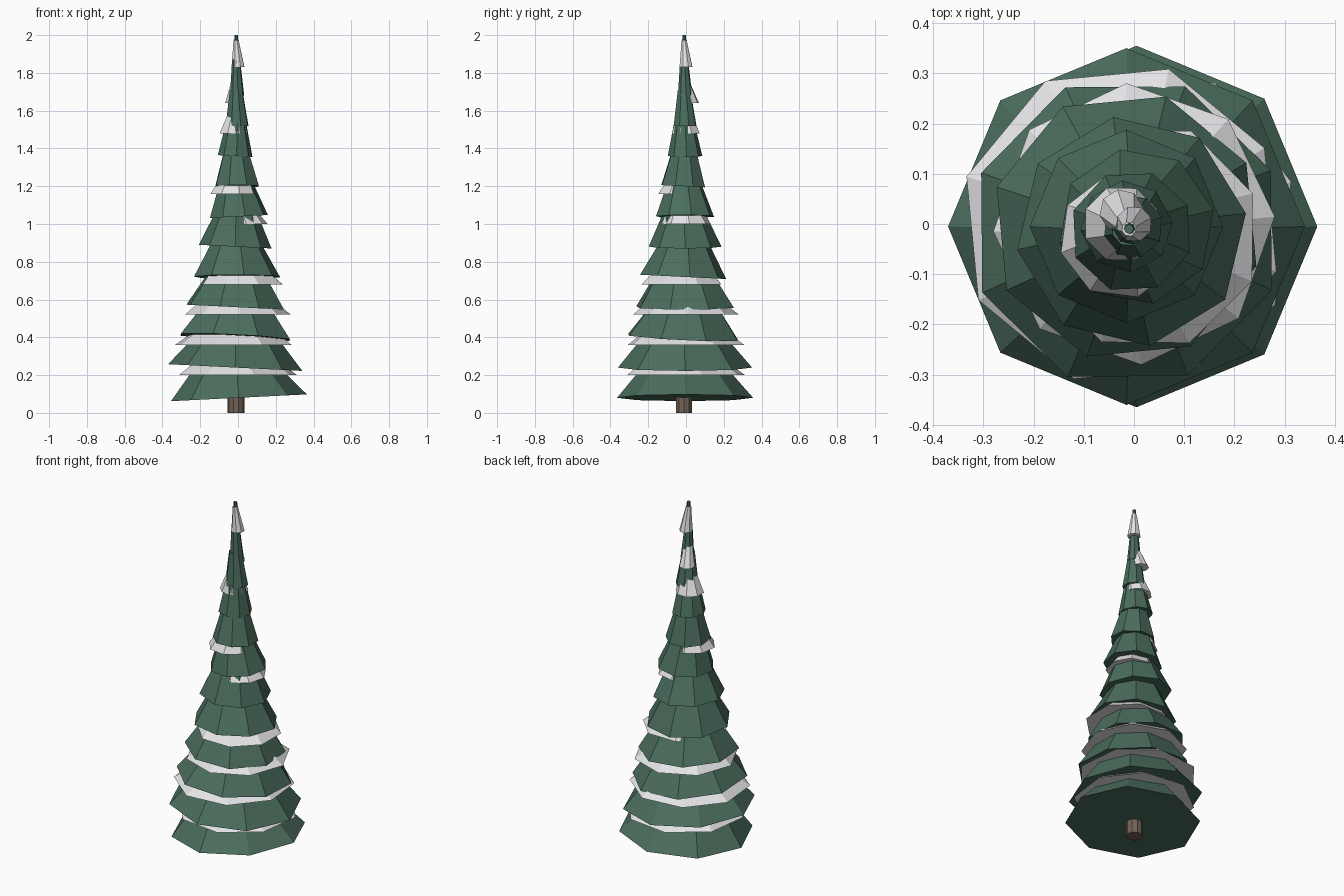
import bpy, bmesh
from math import radians
from mathutils import Matrix, Vector

default_cube = bpy.data.objects.get("Cube")
if default_cube:
    bpy.data.objects.remove(default_cube, do_unlink=True)


def make_material(name, red, green, blue):
    colour = (red, green, blue, 1)
    material = bpy.data.materials.new(name)
    material.use_nodes = True
    material.diffuse_color = colour
    shader = material.node_tree.nodes["Principled BSDF"]
    shader.inputs["Base Color"].default_value = colour
    return material


pine_green = make_material("pine_green", 0.07, 0.155, 0.11)
snow_white = make_material("snow_white", 0.8, 0.8, 0.82)
bark_brown = make_material("bark_brown", 0.17, 0.12, 0.09)

# Directions on the ground plane
level = Vector((0, 0))
left = Vector((1, 0))
back = Vector((0, 1))
right, front = -left, -back

SPACING = 0.16
FIRST_RIM = 0.08
CROWN_AXIS = Vector((-0.01, -0.01))


def crown_radius(step):
    """Outline of the crown, narrowing towards the tip."""
    return min(0.36, 0.4 * (1 - step / 12.3) ** 1.4)


def make_frustum(name, material, bottom, top, radius, top_radius,
                 turn=0, drift=level, lean=level, sides=8):
    """Closed faceted frustum whose lower rim may drift sideways and lean."""
    mesh = bpy.data.meshes.new(name)
    bm = bmesh.new()
    bmesh.ops.create_cone(bm, cap_ends=True, segments=sides, radius1=radius,
                          radius2=top_radius, depth=top - bottom)
    # Put the first corner on the left before turning
    corner = bm.verts[:][0].co.xy.angle_signed(left)
    bmesh.ops.rotate(bm, verts=bm.verts, cent=(0, 0, 0),
                     matrix=Matrix.Rotation(radians(turn) - corner, 3, "Z"))
    for vert in bm.verts:
        if vert.co.z < 0:
            vert.co.z += vert.co.xy.dot(lean)
            vert.co.xy += drift
    bmesh.ops.translate(bm, verts=bm.verts, vec=(*CROWN_AXIS, (bottom + top) / 2))
    bm.to_mesh(mesh)
    bm.free()
    mesh.materials.append(material)
    part = bpy.data.objects.new(name, mesh)
    bpy.context.collection.objects.link(part)


# Trunk
make_frustum("trunk", bark_brown, 0, 0.14, 0.045, 0.045, sides=10)

# Branch tiers: turn of the octagon and the direction in which the rim rises
branch_tiers = [
    (0, left), (0, right), (23, right + front), (28, right),
    (9, front), (0, right), (12, left), (25, front),
    (5, right), (18, level), (8, level), (0, level),
]
for step, (turn, rise) in enumerate(branch_tiers):
    rim = FIRST_RIM + SPACING * step
    radius = crown_radius(step)
    make_frustum(f"branch_tier_{step + 1}", pine_green, rim, min(2, rim + 0.19),
                 radius, radius * 0.55, turn,
                 drift=rise * 0.01 - CROWN_AXIS / 2, lean=rise * 0.05)

# Snow layers: tier they lie on, fullness, turn and sideways drift
snow_layers = [
    (0, 0.9, 15, level), (1, 1, 28, right), (2, 1, 3, level),
    (3, 0.95, 22, left + front), (5, 0.8, 8, left), (6, 0.95, 15, right + front),
    (8, 1.1, 22, right), (9, 1, 10, right + back), (10.2, 2, 20, level),
]
for number, (step, fullness, turn, shift) in enumerate(snow_layers, 1):
    rim = FIRST_RIM + SPACING * (step + 0.75)
    radius = crown_radius(step + 0.75) * fullness
    make_frustum(f"snow_layer_{number}", snow_white, rim, rim + 0.14,
                 radius, radius * 0.4, turn, drift=shift * 0.025 - CROWN_AXIS)
